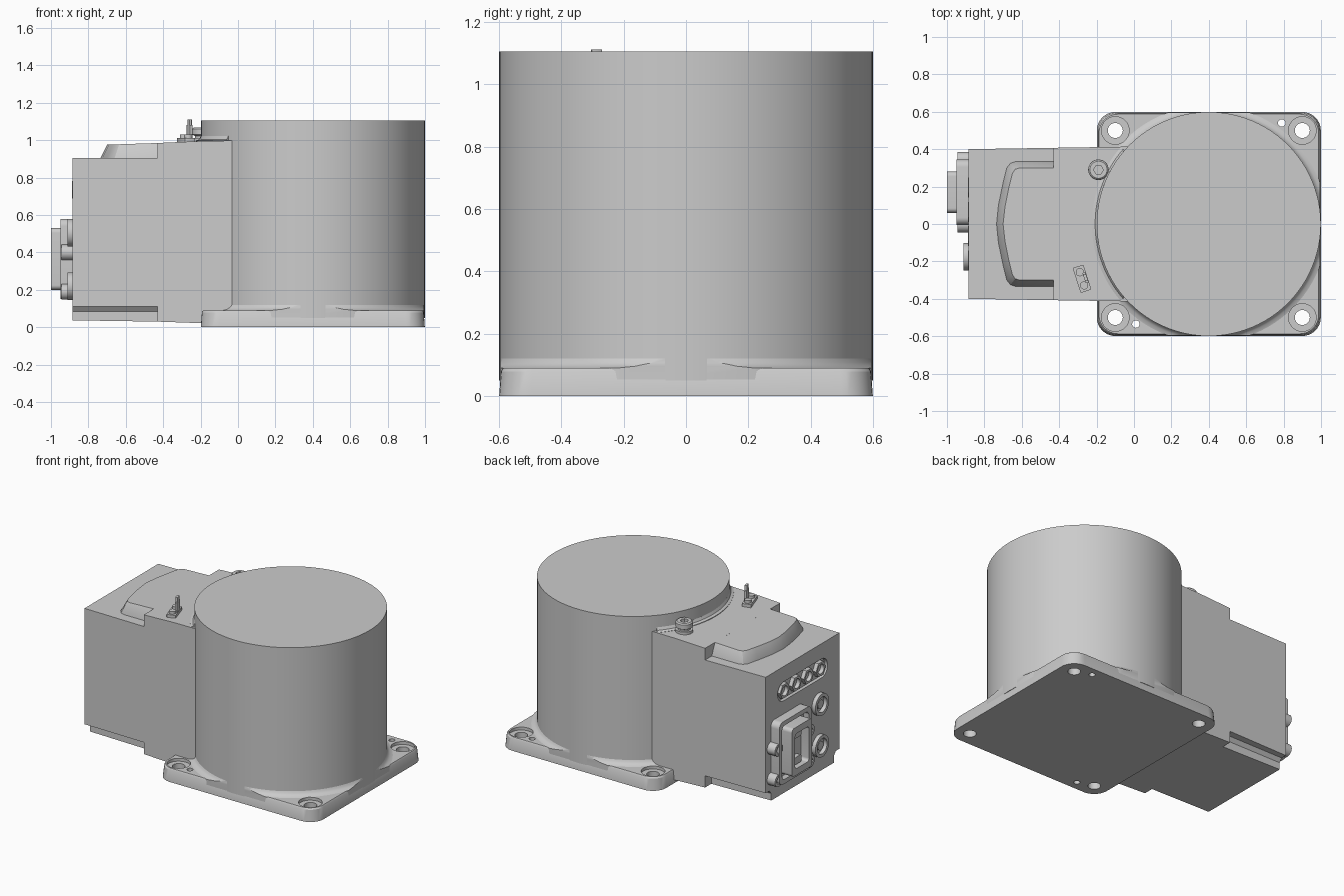
import bpy, bmesh
from math import sin, cos, pi, radians

if "Cube" in bpy.data.objects:
    bpy.data.objects.remove(bpy.data.objects["Cube"])


def loft(name, rings):
    """Closed solid through rings of 3D points."""
    bm = bmesh.new()
    vs = [[bm.verts.new(p) for p in r] for r in rings]
    n = len(vs[0])
    for a, b in zip(vs, vs[1:]):
        for i in range(n):
            j = (i + 1) % n
            bm.faces.new((a[i], a[j], b[j], b[i]))
    bm.faces.new(vs[0])
    bm.faces.new(vs[-1])
    bmesh.ops.recalc_face_normals(bm, faces=bm.faces)
    me = bpy.data.meshes.new(name)
    bm.to_mesh(me)
    bm.free()
    ob = bpy.data.objects.new(name, me)
    bpy.context.collection.objects.link(ob)
    return ob


def place(pts, axis, w):
    if axis == 'x':
        return [(w, u, v) for u, v in pts]
    if axis == 'y':
        return [(u, w, v) for u, v in pts]
    return [(u, v, w) for u, v in pts]


def prism(name, pts, axis, lo, hi):
    return loft(name, [place(pts, axis, lo), place(pts, axis, hi)])


def circle(cx, cy, r, n=32):
    return [(cx + r * cos(2 * pi * i / n), cy + r * sin(2 * pi * i / n)) for i in range(n)]


def rrect(cx, cy, w, h, r, n=8):
    pts = []
    for k, (sx, sy) in enumerate(((1, 1), (-1, 1), (-1, -1), (1, -1))):
        for i in range(n + 1):
            a = (k + i / n) * pi / 2
            pts.append((cx + sx * (w / 2 - r) + r * cos(a), cy + sy * (h / 2 - r) + r * sin(a)))
    return pts


def boolean(ob, cutters, op='DIFFERENCE', keep=False):
    bpy.context.view_layer.objects.active = ob
    for c in cutters:
        m = ob.modifiers.new('cut', 'BOOLEAN')
        m.operation, m.object, m.solver = op, c, 'EXACT'
        bpy.ops.object.modifier_apply(modifier=m.name)
        if not keep:
            bpy.data.objects.remove(c)


# Drum
loft('drum', [place(circle(.4, 0, .599, 96), 'z', z) for z in (.05, 1.105)])

# Mounting flange with drafted sides and softened top edge
flange = loft('mounting_flange', [place(rrect(.4, 0, s, s, .1), 'z', z)
                                  for s, z in ((1.198, 0), (1.186, .08), (1.174, .09))])

# Blend between flange and drum, trimmed to the flange outline
blend = loft('drum_blend', [place(circle(.4, 0, r, 96), 'z', z) for r, z in
                            ((.635, .04), (.635, .09), (.617, .096), (.604, .108), (.597, .125))])
boolean(blend, [prism('trim', rrect(.4, 0, 1.19, 1.19, .1), 'z', -.1, .3)], 'INTERSECT')

# Counterbored bolt holes and dowel holes
holes = []
for x in (-.1, .9):
    for y in (-.5, .5):
        holes.append(prism('hole', circle(x, y, .04), 'z', -.1, .2))
        holes.append(prism('bore', circle(x, y, .074), 'z', .07, .2))
for x, y in ((.79, .54), (.01, -.535)):
    holes.append(prism('dowel', circle(x, y, .02, 20), 'z', -.1, .2))
boolean(flange, holes, keep=True)
boolean(blend, holes)

# Rear housing, slightly wider toward the drum
side = [(-.885, .037), (-.43, .03), (-.2, .022), (.1, .022), (.1, 1.0), (-.2, .995), (-.43, .985),
        (-.43, .905), (-.885, .905)]
housing = prism('rear_housing', side, 'y', -.4, .4)
for v in housing.data.vertices:
    v.co.y *= 1 + .04 * (v.co.x + .885)
cuts = [prism('slot', rrect(0, .735, .54, .13, .064), 'x', -1, -.862)]
for s in (-1, 1):
    notch = [(s * .34, -.1), (s * .34, .085), (s * .36, .11), (s * .6, .11), (s * .6, -.1)]
    cuts.append(prism('notch', notch, 'x', -1, -.43))
boolean(housing, cuts)

# Raised cover pad with sloping edges and a bowed end
def pad_ring(half, z0, slope):
    pts = half + [(x, -y) for x, y in reversed(half[:-1])]
    return [(x, y, z0 + slope * (x + .7)) for x, y in pts]


outer = [(-.42, .335), (-.63, .335), (-.66, .325), (-.68, .30), (-.70, .22), (-.725, .1), (-.735, 0)]
inner = [(-.42, .30), (-.61, .30), (-.635, .293), (-.65, .27), (-.668, .2), (-.69, .09), (-.70, 0)]
loft('cover_pad', [pad_ring(outer, .89, 0), pad_ring(outer, .905, 0), pad_ring(inner, .976, .033)])

# Fillet arc where housing top meets drum
arc = []
for i in range(25):
    a = pi + radians(41) * (i / 12 - 1)
    arc.append([(.4 + r * cos(a), r * sin(a), z) for r, z in
                ((.58, .98), (.625, .98), (.625, .998), (.608, 1.005), (.599, 1.022), (.58, 1.022))])
loft('housing_fillet', arc)

# Four air fittings in the slot
for i in range(4):
    y = -.195 + .13 * i
    f = prism(f'air_fitting_{i + 1}', circle(y, .735, .053, 6), 'x', -.85, -.888)
    boolean(f, [prism('c', circle(y, .735, .033, 24), 'x', -1, -.858)])

# Two round sockets
for i, z in enumerate((.22, .505)):
    s = prism(f'round_socket_{i + 1}', circle(-.175, z, .074), 'x', -.87, -.912)
    boolean(s, [prism('c', circle(-.175, z, .052), 'x', -1, -.882)])
    prism(f'socket_core_{i + 1}', circle(-.175, z, .03, 24), 'x', -.875, -.9)

# Main connector: frame, insert and screw lugs
frame = prism('connector_frame', rrect(.17, .365, .35, .43, .04), 'x', -.87, -.95)
boolean(frame, [prism('c', rrect(.17, .365, .29, .37, .03), 'x', -1.1, -.91)])
insert = prism('connector_insert', rrect(.17, .365, .22, .33, .025), 'x', -.9, -1.0)
boolean(insert, [prism('c', rrect(.17, .365, .15, .24, .02), 'x', -1.1, -.94)])
for i, z in enumerate((.275, .455)):
    prism(f'connector_key_{i + 1}', rrect(.17, z, .07, .05, .01), 'x', -.93, -.97)
for i, (s, z) in enumerate(((1, .19), (1, .4), (-1, .19), (-1, .4))):
    y = .17 + s * .173
    lug = prism(f'screw_lug_{i + 1}', circle(y, z, .042, 24), 'x', -.87, -.945)
    boolean(lug, [prism('c', circle(y, z, .024, 6), 'x', -1, -.93)])

# Ground screw on top of the housing
screw = loft('ground_screw', [place(circle(-.19, .29, r), 'z', z) for r, z in
                              ((.055, .97), (.055, 1.012), (.04, 1.012), (.04, 1.022), (.054, 1.03),
                               (.054, 1.06), (.046, 1.068))])
boolean(screw, [prism('c', circle(-.19, .29, .026, 6), 'z', 1.04, 1.2)])

# Upright clip bracket on top of the housing
parts = [prism('clip_base', rrect(0, 0, .06, .14, .006, 2), 'z', .98, 1.012)]
for i, y in enumerate((-.037, .037)):
    parts.append(prism(f'clip_screw_{i + 1}', circle(0, y, .022, 20), 'z', 1.0, 1.03))
parts.append(prism('clip_tab', rrect(.02, 0, .016, .06, .004, 2), 'z', 1.0, 1.08))
parts.append(prism('clip_tip', rrect(.02, 0, .016, .036, .004, 2), 'z', 1.07, 1.112))
for p in parts:
    p.location = (-.278, -.293, 0)
    p.rotation_euler.z = radians(18)

# Smooth curved surfaces, keep edges sharp
for ob in bpy.context.collection.objects:
    ob.select_set(True)
bpy.context.view_layer.objects.active = flange
bpy.ops.object.shade_smooth_by_angle(angle=radians(30))
